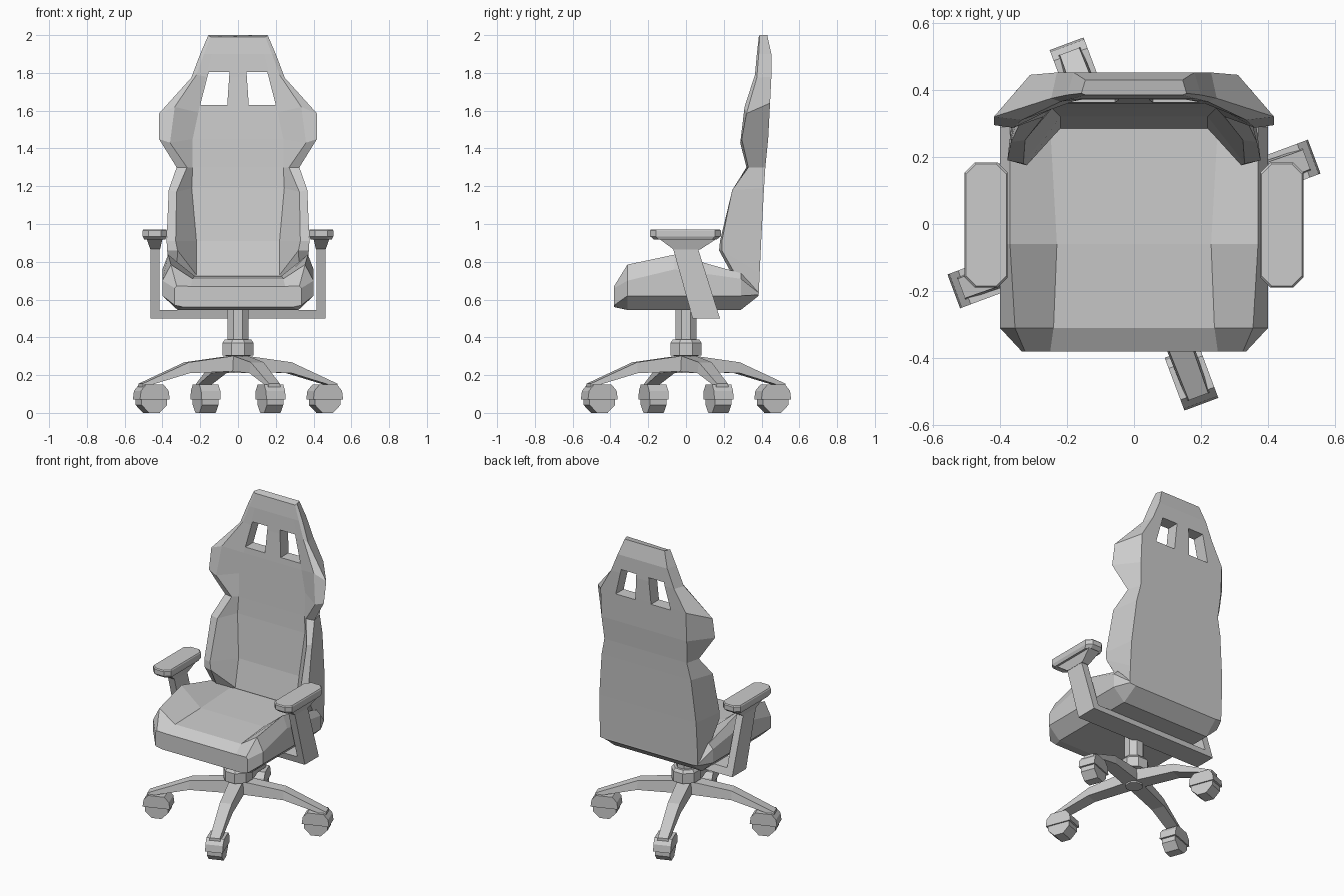
import bpy, bmesh, math
from mathutils import Matrix, Vector


def loft(name, rings, matrix=None):
    """Skin equal-length rings of 3D points and cap both ends."""
    bm = bmesh.new()
    vs = [[bm.verts.new(p) for p in r] for r in rings]
    n = len(vs[0])
    for a, b in zip(vs, vs[1:]):
        for i in range(n):
            j = (i + 1) % n
            bm.faces.new((a[i], a[j], b[j], b[i]))
    bm.faces.new(vs[0])
    bm.faces.new(vs[-1][::-1])
    bmesh.ops.recalc_face_normals(bm, faces=bm.faces)
    me = bpy.data.meshes.new(name)
    bm.to_mesh(me)
    bm.free()
    ob = bpy.data.objects.new(name, me)
    bpy.context.collection.objects.link(ob)
    if matrix is not None:
        me.transform(matrix)
        if matrix.determinant() < 0:
            me.flip_normals()
    return ob


def mirrored(half):
    return half + [(-x, y, z) for x, y, z in reversed(half)]


def ngon(r, z, n=8):
    r /= math.cos(math.pi / n)
    return [(r * math.cos((i + .5) * math.tau / n), r * math.sin((i + .5) * math.tau / n), z) for i in range(n)]


def chamfered(cx, cy, hx, hy, c, z):
    q = [(hx, hy - c), (hx - c, hy), (c - hx, hy), (-hx, hy - c),
         (-hx, c - hy), (c - hx, -hy), (hx - c, -hy), (hx, c - hy)]
    return [(cx + x, cy + y, z) for x, y in q]


# Seat: stations along y; half section runs pan, bolster ridge, side, underside
seat = [
    (-.38, [(.25, .67), (.325, .672), (.335, .66), (.335, .57), (.29, .56)]),
    (-.31, [(.24, .71), (.355, .785), (.40, .70), (.40, .62), (.32, .545)]),
    (-.06, [(.23, .725), (.37, .838), (.40, .76), (.40, .62), (.32, .545)]),
    (.29, [(.25, .725), (.37, .74), (.40, .71), (.40, .62), (.32, .545)]),
    (.385, [(.25, .64), (.34, .64), (.355, .635), (.355, .625), (.31, .62)]),
]
loft("seat", [mirrored([(x, y, z) for x, z in s]) for y, s in seat])

# Backrest: half section runs panel edge, bolster ridge, outer side, back edge
back = [
    [(.23, .31, .63), (.33, .30, .63), (.355, .32, .63), (.355, .385, .63)],
    [(.22, .285, .73), (.32, .175, .86), (.375, .19, .86), (.355, .39, .74)],
    [(.22, .32, .91), (.33, .18, .91), (.378, .19, .91), (.352, .398, .91)],
    [(.245, .345, 1.19), (.325, .25, 1.17), (.367, .245, 1.18), (.325, .413, 1.19)],
    [(.24, .35, 1.30), (.27, .32, 1.30), (.325, .33, 1.30), (.30, .42, 1.30)],
    [(.24, .355, 1.45), (.36, .287, 1.43), (.418, .295, 1.45), (.31, .435, 1.45)],
    [(.21, .36, 1.59), (.335, .31, 1.62), (.418, .32, 1.585), (.31, .445, 1.64)],
    [(.17, .37, 1.78), (.22, .365, 1.79), (.247, .375, 1.775), (.23, .452, 1.78)],
    [(.14, .375, 1.90), (.18, .375, 1.90), (.20, .385, 1.90), (.18, .452, 1.90)],
    [(.12, .385, 1.99), (.145, .385, 1.99), (.157, .39, 2.0), (.145, .43, 2.0)],
]
backrest = loft("backrest", [mirrored(s) for s in back])

# Two windows through the headrest
for s in (-1, 1):
    q = [(.045, 1.805), (.155, 1.805), (.20, 1.63), (.057, 1.63)]
    cut = loft("window_cutter", [[(s * x, y, z) for x, z in q] for y in (.1, .7)])
    cut.hide_render = True
    cut.hide_viewport = True
    m = backrest.modifiers.new("window", 'BOOLEAN')
    m.operation = 'DIFFERENCE'
    m.object = cut

# Armrest frame: U shape, leaning forward as it rises
u = mirrored([(.415, 0, .88), (.462, 0, .88), (.462, 0, .50)])
u = [(.415, .88), (.462, .88), (.462, .50), (-.462, .50), (-.462, .88),
     (-.415, .88), (-.415, .545), (.415, .545)]


def lean(y0, slope):
    return [(x, y0 - slope * (z - .5), z) for x, z in u]


loft("armrest_frame", [lean(.035, .28), lean(.18, .315)])

# Armrest pads and their flared brackets
for s, side in ((-1, "left"), (1, "right")):
    loft(side + "_armrest_pad", [
        chamfered(s * .441, -.003, .055, .165, .025, .917),
        chamfered(s * .441, -.003, .064, .187, .03, .935),
        chamfered(s * .441, -.003, .064, .187, .03, .965),
        chamfered(s * .441, -.003, .060, .182, .03, .972)])
    loft(side + "_armrest_bracket", [
        [(s * x, y, z) for x, y in ((c, a), (d, a), (d, b), (c, b))]
        for z, c, d, a, b in ((.865, .413, .464, -.065, .075), (.92, .40, .483, -.14, .16))])

# Gas lift column and hub
loft("lift_column", [ngon(.055, .37), ngon(.055, .56)])
loft("hub", [ngon(.05, .21), ngon(.05, .30), ngon(.083, .305), ngon(.083, .37), ngon(.07, .388)])

# Four legs with casters
for k in range(4):
    rot = Matrix.Rotation(math.radians(20.5 + 90 * k), 4, 'Z')
    leg = [(0, .05, .30, .22), (.05, .048, .30, .22), (.29, .043, .268, .21), (.55, .036, .155, .135)]
    loft("leg", [[(r, -w, b), (r, w, b), (r, w * .85, t), (r, -w * .85, t)]
                 for r, w, t, b in leg], rot)
    at = rot @ Matrix.Translation((.49, 0, .072))
    side = Matrix.Rotation(math.pi / 2, 4, 'X')
    loft("caster_wheel", [ngon(.072, z) for z in (-.046, .046)], at @ side)
    hood = [(.084, 0), (.078, .045), (.05, .077), (-.05, .077), (-.078, .045), (-.084, 0)]
    loft("caster_hood", [[(x, y, z) for x, z in hood] for y in (-.054, .054)], at)
